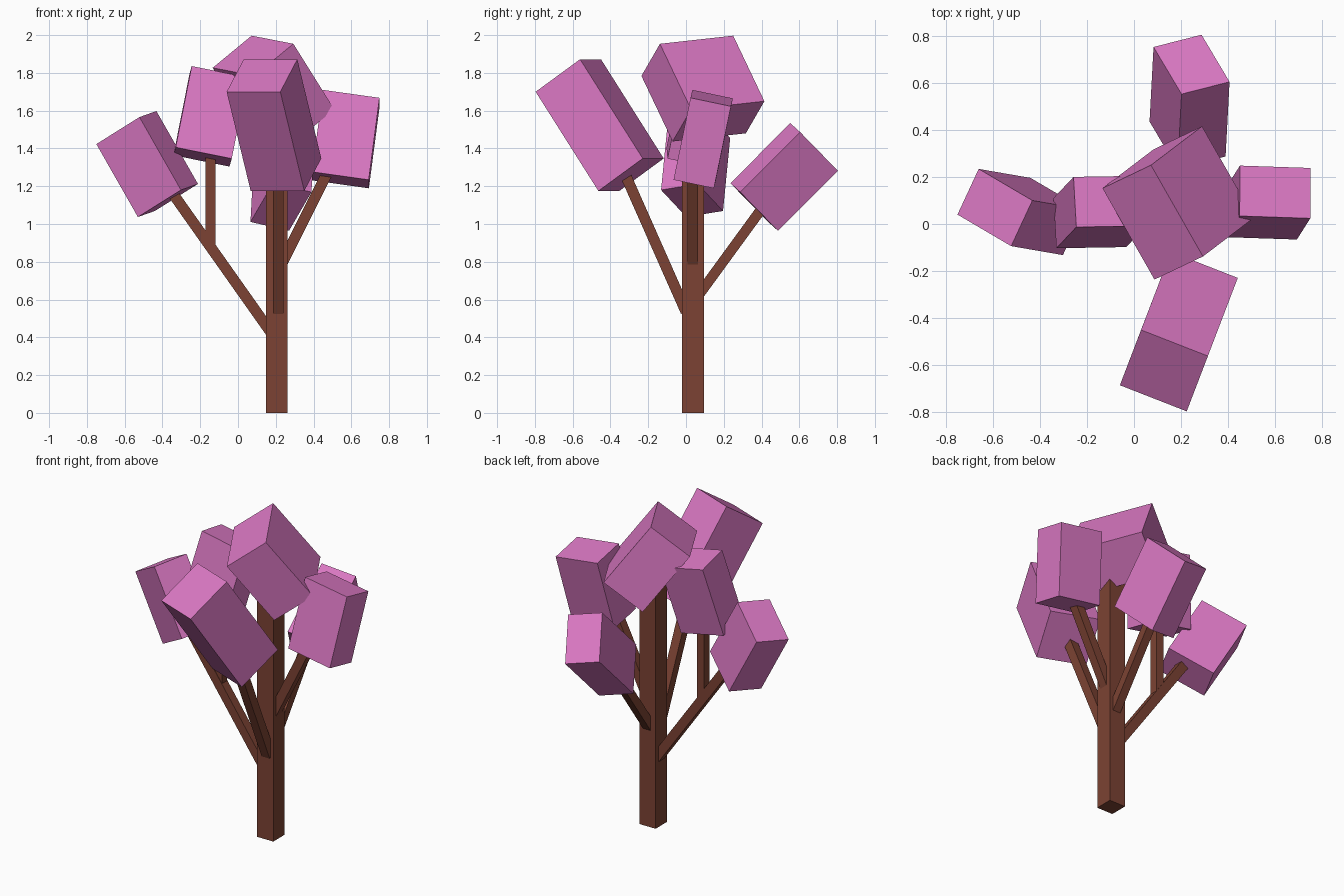
import bpy
from mathutils import Vector, Matrix

if "Cube" in bpy.data.objects:
    bpy.data.objects.remove(bpy.data.objects["Cube"])


def material(name, rgb):
    m = bpy.data.materials.new(name)
    m.diffuse_color = (*rgb, 1)
    m.use_nodes = True
    m.node_tree.nodes["Principled BSDF"].inputs["Base Color"].default_value = m.diffuse_color
    return m


PINK = material("blossom_pink", (0.71, 0.19, 0.55))
BROWN = material("bark_brown", (0.20, 0.055, 0.033))


def box(name, corner, a, b, c, mat):
    """Box from one corner and its three edge vectors."""
    o, a, b, c = map(Vector, (corner, a, b, c))
    bpy.ops.mesh.primitive_cube_add(size=1)
    ob = bpy.context.object
    ob.name = name
    m = Matrix((a, b, c)).transposed().to_4x4()
    m.translation = o + (a + b + c) / 2
    ob.data.transform(m)
    if m.determinant() < 0:
        ob.data.flip_normals()
    ob.data.materials.append(mat)
    return ob


def beam(name, start, end, width):
    """Square branch between two points, with one side kept level."""
    s, e = Vector(start), Vector(end)
    d = e - s
    side = d.cross(Vector((0, 0, 1)))
    side = side.normalized() if side.length > 1e-4 else Vector((1, 0, 0))
    up = side.cross(d).normalized()
    side, up = side * width, up * width
    return box(name, s - (side + up) / 2, side, up, d, BROWN)


# Trunk and branches
beam("trunk", (0.205, 0.037, 0), (0.205, 0.037, 1.58), 0.114)
beam("front_branch", (0.213, 0.0, 0.535), (0.213, -0.33, 1.28), 0.057)
beam("left_branch", (0.18, 0.035, 0.418), (-0.35, 0.035, 1.168), 0.057)
beam("left_upright_branch", (-0.145, 0.035, 0.87), (-0.145, 0.035, 1.40), 0.052)
beam("right_branch", (0.23, 0.036, 0.785), (0.475, 0.036, 1.275), 0.056)
beam("back_branch", (0.21, 0.06, 0.614), (0.21, 0.40, 1.08), 0.054)

# Blossom blocks: corner and three edges
blossoms = {
    "front": ((-.06, -.685, 1.70), (.284, -.111, 0), (.09, .235, .172), (.127, .332, -.525)),
    "left": ((-.75, .04, 1.423), (.228, -.134, .143), (.09, .194, .032), (.22, -.038, -.386)),
    "inner_left": ((-.245, -.013, 1.836), (.297, .005, -.06), (-.012, .213, -.042), (-.085, -.09, -.43)),
    "right": ((.449, .034, 1.71), (.30, -.01, -.042), (.001, .214, -.045), (-.057, -.09, -.434)),
    "back": ((.202, .552, 1.534), (.204, .052, -.047), (-.119, .20, -.205), (-.017, -.317, -.318)),
    "top": ((.072, .25, 1.997), (.221, -.388, -.043), (-.206, -.098, -.17), (.217, .165, -.347)),
}
for name, (corner, a, b, c) in blossoms.items():
    box(name + "_blossom", corner, a, b, c, PINK)
